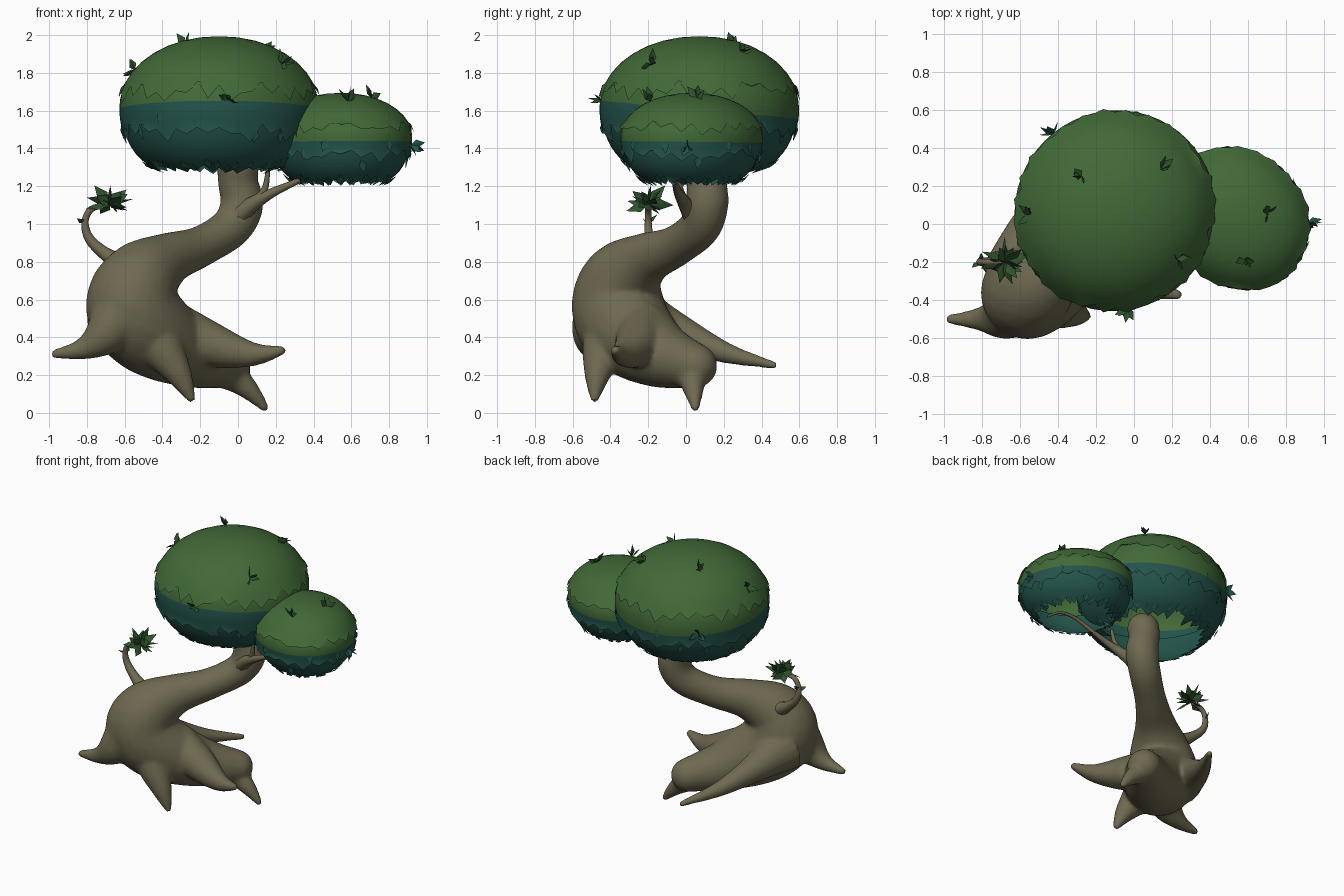
import bpy, bmesh, math, random
from mathutils import Vector, Matrix

if "Cube" in bpy.data.objects:
    bpy.data.objects.remove(bpy.data.objects["Cube"])

random.seed(4)


def material(name, r, g, b):
    lin = [((v / 255 + 0.055) / 1.055) ** 2.4 for v in (r, g, b)]
    m = bpy.data.materials.new(name)
    m.diffuse_color = (*lin, 1)
    m.use_nodes = True
    m.node_tree.nodes["Principled BSDF"].inputs["Base Color"].default_value = m.diffuse_color
    return m


BARK = material("bark_brown", 111, 105, 81)
TWIG = material("twig_brown", 114, 96, 76)
GREEN = material("canopy_green", 65, 105, 55)
TEAL = material("canopy_teal", 35, 83, 75)
LEAF = material("leaf_green", 48, 84, 46)


def make_object(name, bm, *mats):
    me = bpy.data.meshes.new(name)
    for f in bm.faces:
        f.smooth = True
    bm.to_mesh(me)
    bm.free()
    for m in mats:
        me.materials.append(m)
    ob = bpy.data.objects.new(name, me)
    bpy.context.collection.objects.link(ob)
    return ob


def spline(p, steps):
    """Catmull-Rom through (x, y, z, radius) points."""
    p = [Vector(q) for q in p]
    out = []
    for i in range(len(p) - 1):
        a, b, c, d = p[max(i - 1, 0)], p[i], p[i + 1], p[min(i + 2, len(p) - 1)]
        for k in range(steps):
            t = k / steps
            out.append(0.5 * (2 * b + (c - a) * t + (2 * a - 5 * b + 4 * c - d) * t * t
                              + (3 * b - a - 3 * c + d) * t ** 3))
    return out + [p[-1]]


def tube(bm, points, sides=16, steps=5):
    pts = spline(points, steps)
    pos = [p.to_3d() for p in pts]
    rings, prev = [], Vector((0, 0, 1))
    side = None
    for i, p in enumerate(pos):
        d = (pos[min(i + 1, len(pos) - 1)] - pos[max(i - 1, 0)]).normalized()
        side = d.orthogonal().normalized() if side is None else prev.rotation_difference(d) @ side
        prev, other = d, d.cross(side)
        rings.append([bm.verts.new(p + pts[i][3] * (math.cos(a) * side + math.sin(a) * other))
                      for a in (math.tau * k / sides for k in range(sides))])
    for r, s in zip(rings, rings[1:]):
        for k in range(sides):
            n = (k + 1) % sides
            bm.faces.new((r[k], r[n], s[n], s[k]))
    bm.faces.new(rings[0][::-1])
    bm.faces.new(rings[-1])


# Trunk: leaning C-shaped body (chain of balls) with five flowing roots, fused into one skin
bm = bmesh.new()
BODY = [(-0.05, 0.05, 0.25, 0.115), (-0.25, -0.14, 0.31, 0.175), (-0.46, -0.30, 0.43, 0.235),
        (-0.56, -0.36, 0.56, 0.245), (-0.52, -0.34, 0.70, 0.205), (-0.38, -0.22, 0.81, 0.14),
        (-0.20, -0.06, 0.88, 0.108), (-0.04, 0.07, 0.98, 0.108), (0.02, 0.11, 1.10, 0.113),
        (0.0, 0.11, 1.22, 0.105), (0.0, 0.10, 1.30, 0.11)]
for p in spline(BODY, 7):
    bmesh.ops.create_icosphere(bm, subdivisions=3, radius=p[3] + 0.002, matrix=Matrix.Translation(p.to_3d()))
ROOTS = [
    [(-0.58, -0.40, 0.60, 0.19), (-0.69, -0.485, 0.43, 0.125), (-0.82, -0.50, 0.34, 0.06), (-0.99, -0.50, 0.31, 0.022)],
    [(-0.48, -0.36, 0.55, 0.14), (-0.41, -0.43, 0.36, 0.12), (-0.31, -0.47, 0.20, 0.07), (-0.24, -0.485, 0.06, 0.02)],
    [(-0.20, -0.10, 0.30, 0.15), (-0.04, 0.02, 0.20, 0.085), (0.06, 0.04, 0.12, 0.055), (0.155, 0.05, 0.012, 0.02)],
    [(-0.36, -0.22, 0.46, 0.14), (-0.14, -0.26, 0.36, 0.12), (0.08, -0.33, 0.31, 0.065), (0.25, -0.38, 0.335, 0.022)],
    [(-0.63, -0.27, 0.50, 0.18), (-0.57, -0.04, 0.42, 0.105), (-0.44, 0.22, 0.315, 0.055), (-0.28, 0.48, 0.25, 0.02)],
]
for root in ROOTS:
    tube(bm, root)
bmesh.ops.recalc_face_normals(bm, faces=bm.faces)
trunk = make_object("trunk_and_roots", bm, BARK)
mod = trunk.modifiers.new("fuse", 'REMESH')
mod.mode = 'VOXEL'
mod.voxel_size = 0.014
mod.use_smooth_shade = True
mod = trunk.modifiers.new("soften", 'SMOOTH')
mod.factor = 0.5
mod.iterations = 10

# Side branches: forked one under the small canopy, curled twig on the left
bm = bmesh.new()
tube(bm, [(-0.02, 0.05, 1.02, 0.06), (0.07, 0.0, 1.10, 0.042), (0.18, -0.04, 1.165, 0.025), (0.31, -0.06, 1.225, 0.016),
          (0.45, -0.09, 1.30, 0.012), (0.57, -0.11, 1.31, 0.010), (0.67, -0.13, 1.25, 0.008)], 8)
tube(bm, [(0.07, 0.0, 1.10, 0.03), (0.14, -0.03, 1.18, 0.018), (0.16, -0.05, 1.30, 0.011)], 8)
for f in bm.faces:  # redder bark on the outer arc
    f.material_index = 1 if f.calc_center_median().x > 0.3 else 0
make_object("canopy_branch", bm, BARK, TWIG)
bm = bmesh.new()
tube(bm, [(-0.60, -0.25, 0.78, 0.06), (-0.70, -0.22, 0.84, 0.036), (-0.785, -0.20, 0.92, 0.026), (-0.81, -0.20, 1.01, 0.019),
          (-0.775, -0.20, 1.08, 0.017), (-0.69, -0.20, 1.10, 0.012)], 10)
make_object("curled_twig", bm, BARK)


def rand_dir():
    return Vector([random.uniform(-1, 1) for _ in range(3)])


def leaf(bm, base, d, length, width, face=None):
    """Folded pointed leaf along d, turned to look along 'face'."""
    d = d.normalized()
    s = d.cross(face or rand_dir()).normalized()
    up = s.cross(d)
    b, l, r, m, t = (bm.verts.new(base + q) for q in (
        Vector(), d * length * 0.45 + s * width / 2, d * length * 0.45 - s * width / 2,
        d * length * 0.5 - up * width * 0.2, d * length - up * width * 0.15))
    for f in ((b, m, l), (l, m, t), (b, r, m), (m, r, t)):
        bm.faces.new(f)


# Leaf cluster at the end of the twig, with two leaves on its bend
bm = bmesh.new()
for k in range(20):
    a, h = k * 2.4, -0.55 + 1.7 * k / 19
    leaf(bm, Vector((-0.68, -0.20, 1.105)), Vector((math.cos(a) + 0.2, math.sin(a), h)),
         random.uniform(0.09, 0.14), 0.065)
leaf(bm, Vector((-0.81, -0.20, 1.0)), Vector((-0.5, -0.3, 0.4)), 0.06, 0.035)
leaf(bm, Vector((-0.81, -0.20, 1.0)), Vector((0.1, 0.5, 0.6)), 0.07, 0.035)
make_object("twig_leaves", bm, LEAF)


def dome_point(c, size, az, alt, off=0.0):
    """Point on a canopy; size = radius, height above and below its widest ring, diagonal stretch."""
    radius, up, down, stretch = size
    co = max(math.cos(alt), 0) ** (0.96 if alt > 0 else 0.55) * (radius + off)
    co *= 1 - stretch * math.sin(2 * az)
    return Vector(c) + Vector((co * math.cos(az), co * math.sin(az),
                               math.sin(alt) * ((up if alt > 0 else down) + off * 0.4)))


def canopy(name, c, size, cut, tilt, segs):
    """Hollow dome of three overlapping skirts with ragged leafy hems."""
    bm = bmesh.new()
    for top, end, off in ((90, 20, 0.010), (24, -14, 0.006), (-6, -56, -0.004)):
        rows, n = [], 8
        teeth = [random.uniform(4, 11) * (j % 2) + random.uniform(0, 5) + 3 * math.sin(j * 0.9)
                 for j in range(segs)]
        for i in range(n + 1):
            row = []
            for j in range(segs):
                alt = top + (end - top) * i / (n - 1) if i < n else end - teeth[j]
                o = off + (0.010 if i == n else 0)
                row.append(bm.verts.new(dome_point(c, size, math.tau * j / segs, math.radians(alt), o)))
            rows.append(row)
        for r, s in zip(rows, rows[1:]):
            for j in range(segs):
                k = (j + 1) % segs
                bm.faces.new((r[j], s[j], s[k], r[k]))
    bmesh.ops.remove_doubles(bm, verts=bm.verts, dist=0.0005)
    # Green above, teal below a slightly tilted line
    co, no = Vector((c[0], c[1], cut)), Vector((0, tilt, 1)).normalized()
    bmesh.ops.bisect_plane(bm, geom=bm.verts[:] + bm.edges[:] + bm.faces[:], plane_co=co, plane_no=no)
    for f in bm.faces:
        f.material_index = 0 if (f.calc_center_median() - co).dot(no) > 0 else 1
    make_object(name, bm, GREEN, TEAL)


BIG = ((-0.10, 0.07, 1.61), (0.522, 0.38, 0.36, -0.012))
SMALL = ((0.545, 0.03, 1.455), (0.368, 0.235, 0.26, 0.065))
canopy("large_canopy", *BIG, 1.605, 0.09, 56)
canopy("small_canopy", *SMALL, 1.435, 0.01, 44)

# Small leaf sprigs poking out of the canopies (azimuth, altitude in degrees)
SPRIGS = [(BIG, 42, 53), (BIG, 135, 62), (BIG, 129, -3), (BIG, -38, 38), (BIG, -83, 6), (BIG, 183, 32),
          (SMALL, 10, 64), (SMALL, -80, 55), (SMALL, -3, -8)]
green_bm, teal_bm = bmesh.new(), bmesh.new()
for dome, az, alt in SPRIGS:
    p = dome_point(*dome, math.radians(az), math.radians(alt))
    out = (p - Vector(dome[0])).normalized()
    for _ in range(4):
        leaf(green_bm if alt > 0 else teal_bm, p, out + rand_dir() * 0.8, random.uniform(0.06, 0.09), 0.045)
# Loose leaves lying around both hems and poking from the sides
for dome, count in ((BIG, 56), (SMALL, 42)):
    for k in range(count):
        az = math.tau * (k + random.random()) / count
        alt = math.radians(random.uniform(-54, -46) if k % 3 else random.uniform(-30, 0))
        p = dome_point(*dome, az, alt, 0.004)
        ahead = dome_point(*dome, az + random.uniform(-0.06, 0.06), alt - 0.2, 0.02)
        leaf(teal_bm, p, ahead - p, 0.075, 0.045, Vector((math.cos(az), math.sin(az), -0.3)))
make_object("canopy_sprigs", green_bm, LEAF)
make_object("hem_leaves", teal_bm, TEAL)
